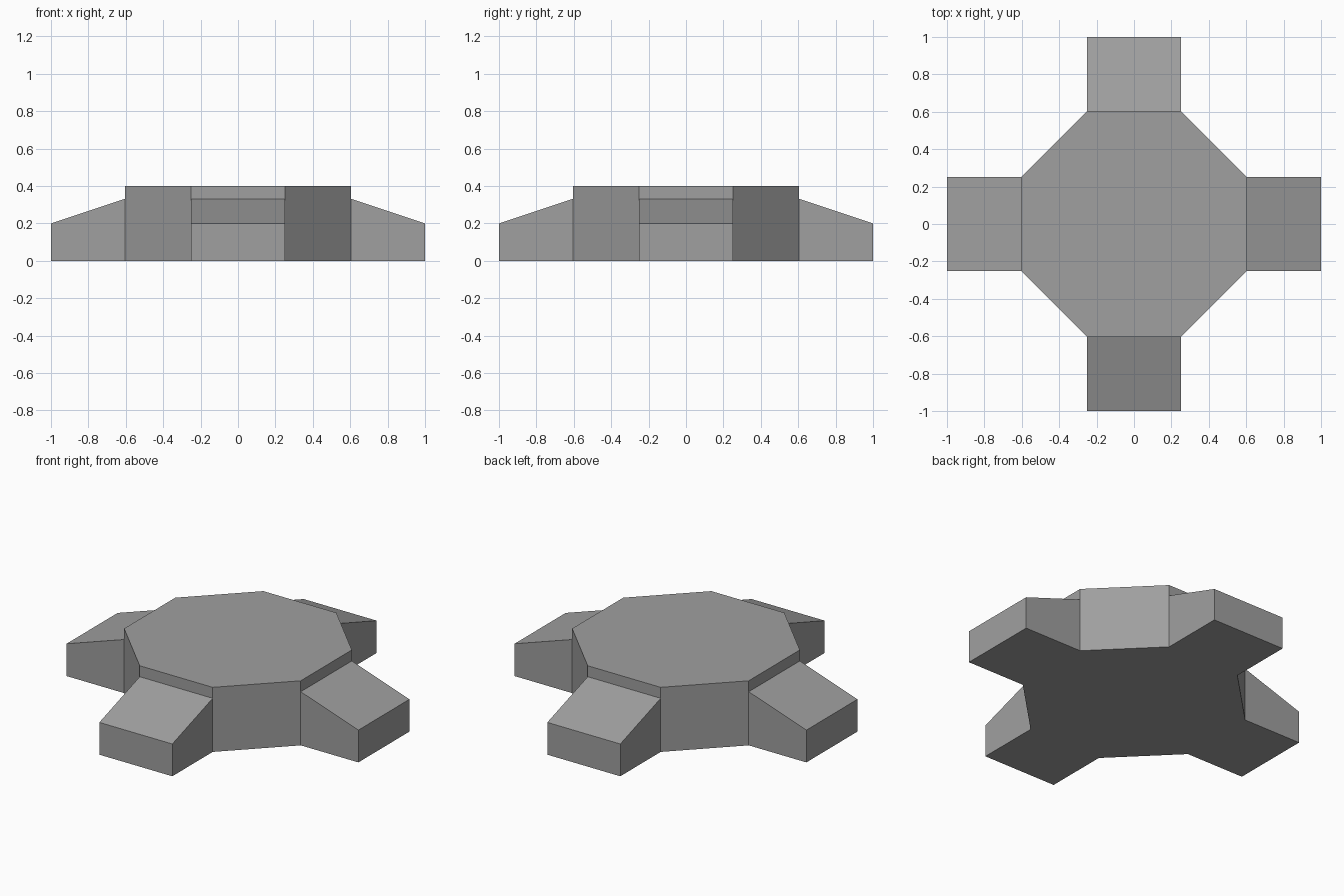
import bpy, bmesh, math
from mathutils import Vector

if "Cube" in bpy.data.objects:
    bpy.data.objects.remove(bpy.data.objects["Cube"])

HALF = 0.25       # half width of each arm = half an octagon side
APOTHEM = 0.605   # centre to flat octagon side
Z_ROOT, Z_TOP, Z_TIP = 0.332, 0.4, 0.2

mat = bpy.data.materials.new("plain_grey")
mat.diffuse_color = (0.35, 0.35, 0.35, 1)
mat.use_nodes = True
mat.node_tree.nodes["Principled BSDF"].inputs["Base Color"].default_value = mat.diffuse_color

bm = bmesh.new()

# Octagonal hub: stacked rings at ground, arm root height and top
outline = []
for k in range(4):
    a = k * math.pi / 2
    for y in (-HALF, HALF):
        outline.append((APOTHEM * math.cos(a) - y * math.sin(a),
                        APOTHEM * math.sin(a) + y * math.cos(a)))
rings = [[bm.verts.new((x, y, z)) for x, y in outline] for z in (0, Z_ROOT, Z_TOP)]
bm.faces.new(rings[0][::-1])
bm.faces.new(rings[2])
roots = []
for lo, hi in zip(rings, rings[1:]):
    for i in range(8):
        j = (i + 1) % 8
        f = bm.faces.new((lo[i], lo[j], hi[j], hi[i]))
        if lo is rings[0] and i % 2 == 0:
            roots.append(f)

# Four arms: extrude the lower axis-facing sides, sloping down to the tips
for f in roots:
    c = f.calc_center_median()
    out = Vector((c.x, c.y, 0)).normalized() * (1 - APOTHEM)
    tip = bmesh.ops.extrude_discrete_faces(bm, faces=[f])["faces"][0]
    for v in tip.verts:
        v.co += out
        if v.co.z > 0.1:
            v.co.z = Z_TIP

bmesh.ops.recalc_face_normals(bm, faces=bm.faces)
me = bpy.data.meshes.new("four_arm_base")
bm.to_mesh(me)
bm.free()
me.materials.append(mat)
bpy.context.collection.objects.link(bpy.data.objects.new("four_arm_base", me))
